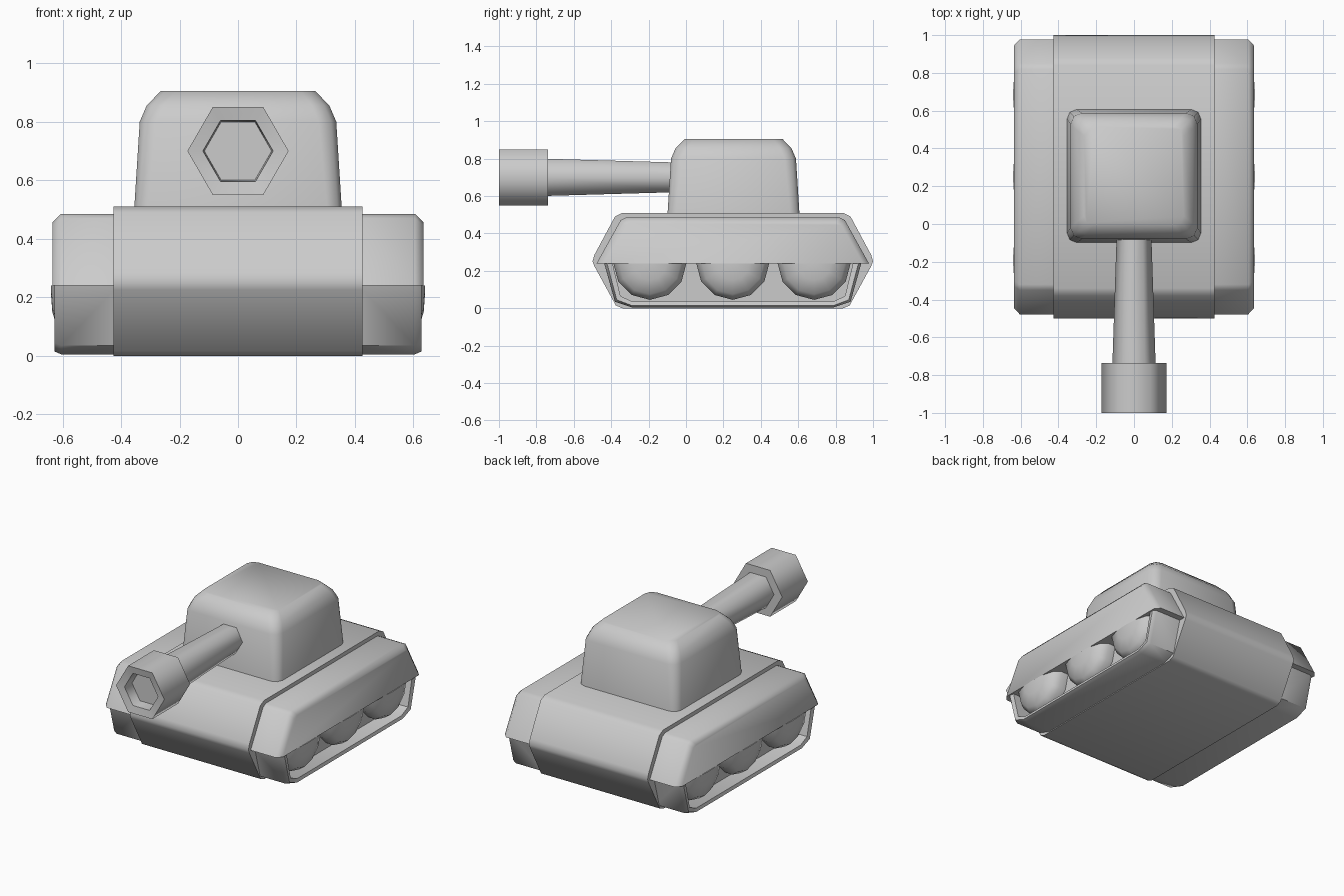
import bpy, bmesh, math

if "Cube" in bpy.data.objects:
    bpy.data.objects.remove(bpy.data.objects["Cube"])


def loft(name, rings, angle=65, mirror=False):
    """Skin closed rings of equal point count, cap both ends, smooth by angle."""
    bm = bmesh.new()
    vs = [[bm.verts.new(p) for p in ring] for ring in rings]
    n = len(rings[0])
    for a, b in zip(vs, vs[1:]):
        for i in range(n):
            j = (i + 1) % n
            bm.faces.new((a[i], a[j], b[j], b[i]))
    bm.faces.new(vs[0][::-1])
    bm.faces.new(vs[-1])
    bmesh.ops.recalc_face_normals(bm, faces=bm.faces[:])
    mesh = bpy.data.meshes.new(name)
    bm.to_mesh(mesh)
    bm.free()
    ob = bpy.data.objects.new(name, mesh)
    bpy.context.collection.objects.link(ob)
    bpy.ops.object.select_all(action='DESELECT')
    ob.select_set(True)
    bpy.context.view_layer.objects.active = ob
    bpy.ops.object.shade_smooth_by_angle(angle=math.radians(angle))
    if mirror:
        ob.modifiers.new("Mirror", 'MIRROR')
    return ob


def side(x, half):
    """Side profile at x: half outline (distance from centre y=0.25, z), mirrored in y."""
    return [(x, 0.25 + d, z) for d, z in half] + [(x, 0.25 - d, z) for d, z in reversed(half)]


def rounded_rect(hx, hy, r, z, cy):
    pts = []
    for k, (sx, sy) in enumerate(((1, 1), (-1, 1), (-1, -1), (1, -1))):
        for s in range(3):
            a = math.radians(90 * k + 45 * s)
            pts.append((sx * (hx - r) + r * math.cos(a),
                        cy + sy * (hy - r) + r * math.sin(a), z))
    return pts


def hexagon(r, y):
    return [(r * math.cos(i * math.pi / 3), y, 0.70 + r * math.sin(i * math.pi / 3))
            for i in range(6)]


# Hull with softened six-sided side profile
hull = [(0.59, 0.0), (0.625, 0.015), (0.74, 0.225), (0.75, 0.25),
        (0.74, 0.285), (0.63, 0.49), (0.59, 0.51)]
loft("hull", [side(-0.425, hull), side(0.425, hull)])

# Track covers with chamfered outer edge
cover = [(0.728, 0.24), (0.60, 0.47), (0.57, 0.485)]
cover_in = [(0.695, 0.24), (0.58, 0.445), (0.55, 0.455)]
loft("track_cover", [side(0.40, cover), side(0.605, cover), side(0.635, cover_in)], 50, True)

# Tracks: rounded rim around a recessed side panel
outer = [(0.54, 0.005), (0.63, 0.035), (0.69, 0.25)]
rim = [(0.54, 0.015), (0.62, 0.045), (0.675, 0.25)]
inner = [(0.535, 0.035), (0.60, 0.065), (0.645, 0.25)]
loft("track", [side(0.40, outer), side(0.605, outer), side(0.628, rim),
               side(0.622, inner), side(0.52, inner)], 50, True)

# Domed road wheels, lower halves only
for i, cy in enumerate((-0.193, 0.25, 0.685)):
    rings = []
    for r, x in ((0.19, 0.50), (0.195, 0.57), (0.165, 0.612), (0.09, 0.635), (0.02, 0.64)):
        rings.append([(x, cy + r * math.cos(a), 0.24 + r * math.sin(a))
                      for a in (math.pi * (1 + k / 6) for k in range(7))])
    loft(f"wheel_{i + 1}", rings, 50, True)

# Turret with rounded shoulders
loft("turret", [rounded_rect(hx, hx - 0.002, r, z, 0.254) for hx, r, z in
                ((0.355, 0.05, 0.50), (0.336, 0.06, 0.80),
                 (0.312, 0.06, 0.856), (0.264, 0.05, 0.905))], 50)

# Gun barrel, flaring toward the muzzle
loft("gun_barrel", [hexagon(0.09, 0.0), hexagon(0.115, -0.76)])

# Hexagonal muzzle with recessed bore
loft("muzzle", [hexagon(0.173, -0.737), hexagon(0.173, -1.0), hexagon(0.12, -0.99),
                hexagon(0.115, -0.92)])
